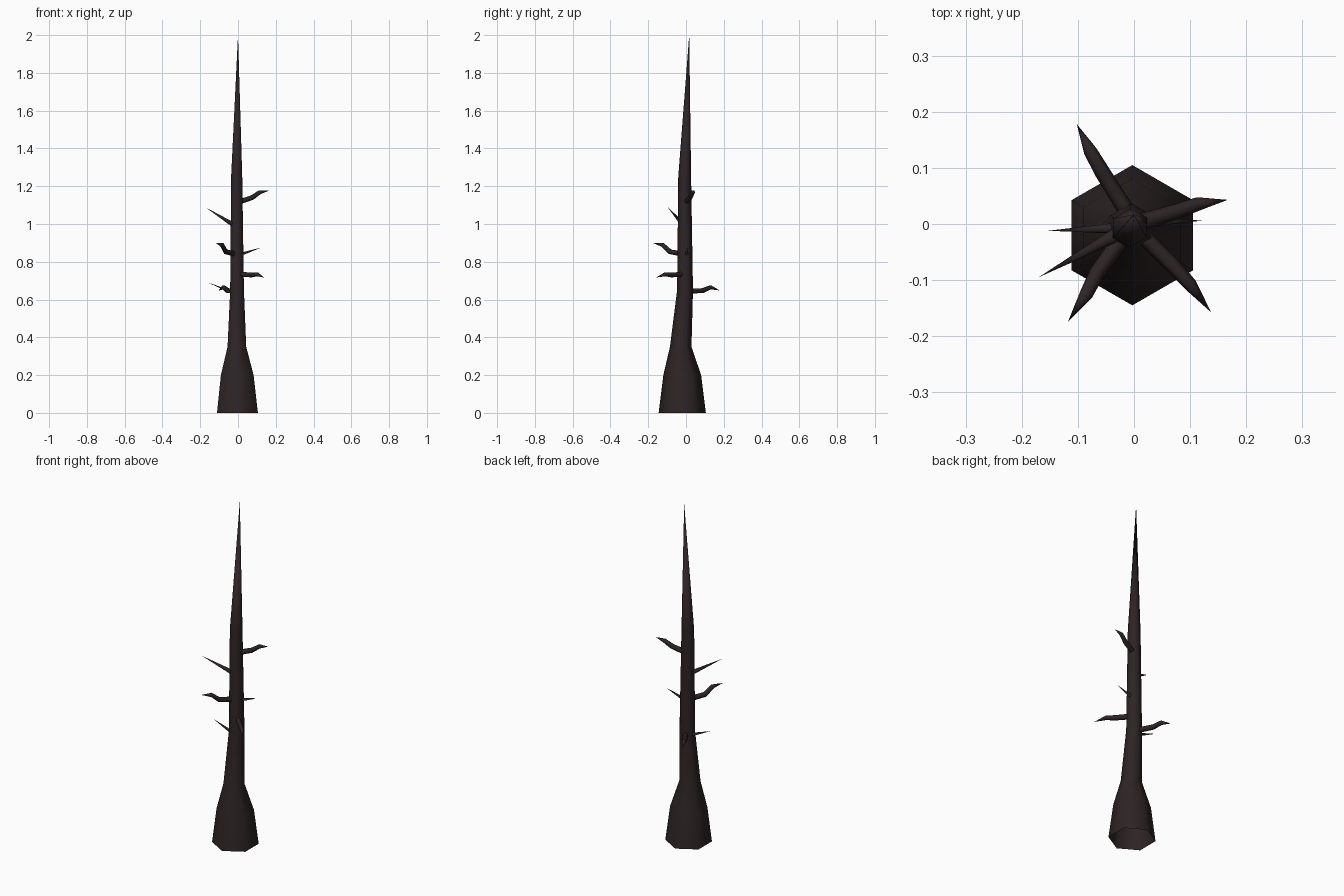
import bpy, bmesh, math
from mathutils import Vector

if "Cube" in bpy.data.objects:
    bpy.data.objects.remove(bpy.data.objects["Cube"])

bark = bpy.data.materials.new("dark_bark")
bark.diffuse_color = (0.026, 0.017, 0.018, 1)
bark.use_nodes = True
bark.node_tree.nodes["Principled BSDF"].inputs["Base Color"].default_value = bark.diffuse_color


def spike(name, rings, tip, sides, axis=None, phase=0.0):
    """Open-bottomed tube through rings of (point, radius), closing to a tip.
    With an axis given, every ring faces along it; otherwise rings follow the path."""
    pts = [Vector(p) for p, r in rings] + [Vector(tip)]
    bm = bmesh.new()
    loops = []
    for i, (p, r) in enumerate(rings):
        d = Vector(axis) if axis else (pts[i + 1] - pts[max(i - 1, 0)]).normalized()
        ref = Vector((0, 1, 0)) if abs(d.z) > 0.9 else Vector((0, 0, 1))
        u = ref.cross(d).normalized()
        v = d.cross(u)
        loops.append([bm.verts.new(pts[i] + r * (math.cos(a) * u + math.sin(a) * v))
                      for a in (phase + 2 * math.pi * k / sides for k in range(sides))])
    for a, b in zip(loops, loops[1:]):
        for k in range(sides):
            n = (k + 1) % sides
            bm.faces.new((a[k], a[n], b[n], b[k]))
    end = bm.verts.new(tip)
    for k in range(sides):
        bm.faces.new((loops[-1][k], loops[-1][(k + 1) % sides], end))
    for f in bm.faces:
        f.smooth = True
    mesh = bpy.data.meshes.new(name)
    bm.to_mesh(mesh)
    bm.free()
    mesh.materials.append(bark)
    ob = bpy.data.objects.new(name, mesh)
    bpy.context.collection.objects.link(ob)
    return ob


# Trunk: flared six-sided base tapering to a point
spike("trunk", [((-0.003, -0.02, 0), 0.125), ((-0.004, -0.02, 0.2), 0.1),
                ((-0.006, -0.028, 0.35), 0.057), ((-0.005, -0.005, 0.65), 0.042),
                ((-0.007, -0.007, 1.25), 0.034)],
      (0, 0.017, 2.0), 6, axis=(0, 0, 1), phase=math.pi / 6)

# Bent branches: root, two bends, tip
bent = [
    [(-0.005, 0.01, 0.643), (-0.055, 0.09, 0.648), (-0.078, 0.13, 0.665), (-0.102, 0.178, 0.648)],
    [(0.0, 0.0, 1.115), (0.075, 0.022, 1.14), (0.115, 0.036, 1.168), (0.167, 0.043, 1.178)],
    [(-0.01, -0.01, 0.84), (-0.065, -0.085, 0.853), (-0.085, -0.125, 0.89), (-0.118, -0.175, 0.9)],
    [(0.0, -0.005, 0.735), (0.07, -0.075, 0.73), (0.1, -0.108, 0.734), (0.138, -0.158, 0.717)],
]
for i, (a, b, c, tip) in enumerate(bent):
    spike(f"bent_branch_{i + 1}", [(a, 0.015), (b, 0.014), (c, 0.012)], tip, 6)

# Straight twigs: root, tip, root radius
straight = [
    ((-0.015, -0.01, 0.99), (-0.17, -0.095, 1.087), 0.014),
    ((0.0, 0.003, 0.835), (0.122, 0.006, 0.875), 0.011),
    ((-0.015, -0.007, 0.63), (-0.153, -0.012, 0.688), 0.011),
]
for i, (root, tip, r) in enumerate(straight):
    spike(f"straight_twig_{i + 1}", [(root, r)], tip, 6)
